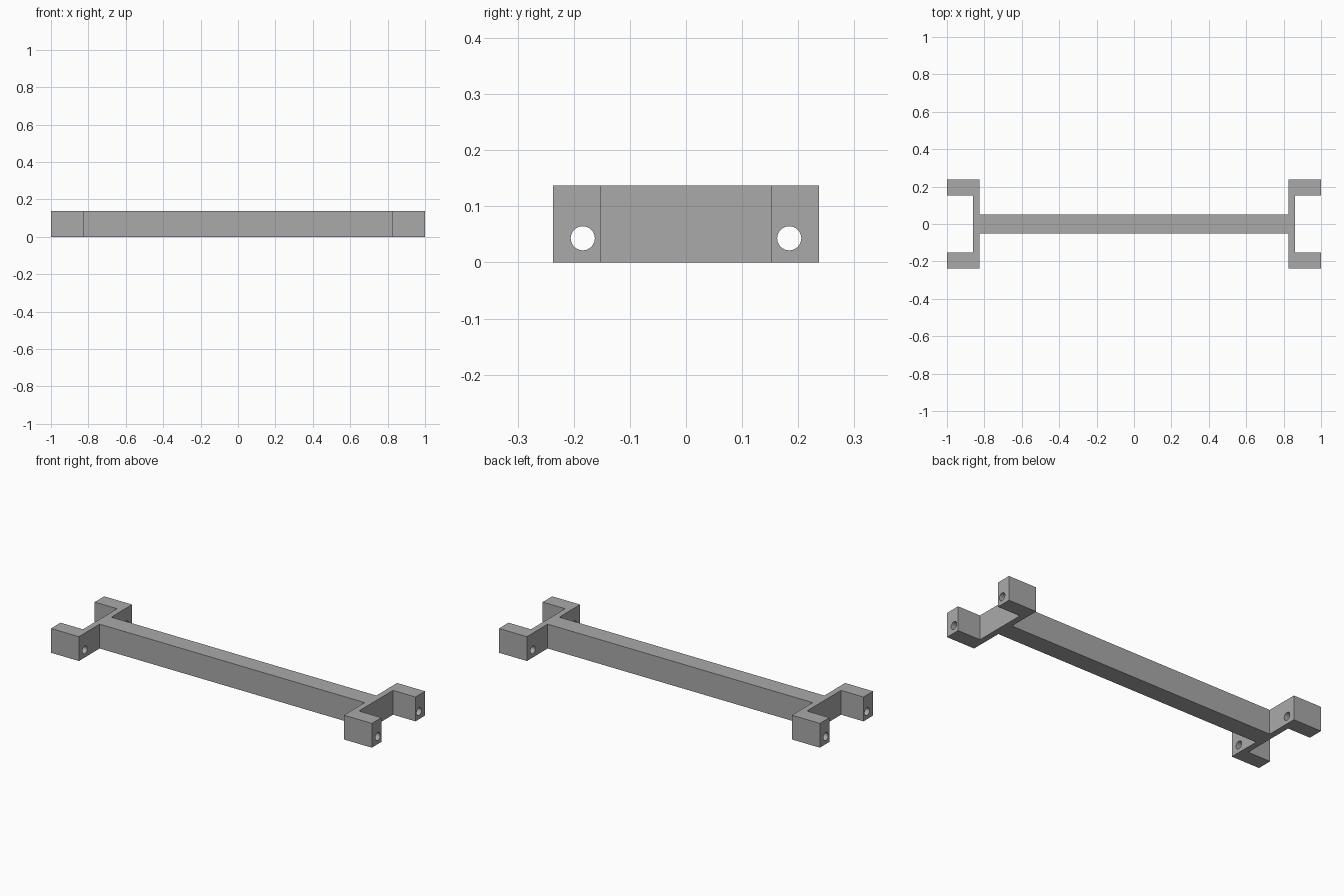
import bpy, bmesh, math

HEIGHT = 0.137
HOLE_Y, HOLE_Z, HOLE_R = 0.184, 0.043, 0.0215

if "Cube" in bpy.data.objects:
    bpy.data.objects.remove(bpy.data.objects["Cube"], do_unlink=True)

grey = bpy.data.materials.new("plain grey")
grey.use_nodes = True
grey.diffuse_color = (0.4, 0.4, 0.4, 1)
grey.node_tree.nodes["Principled BSDF"].inputs["Base Color"].default_value = (0.4, 0.4, 0.4, 1)

# Quarter outline from the web of the bar, round a clamp block, to the end plate
quarter = [(0.826, 0.052), (0.826, 0.237), (1.0, 0.237), (1.0, 0.152), (0.86, 0.152)]
half = quarter + [(x, -y) for x, y in reversed(quarter)]
outline = half + [(-x, y) for x, y in reversed(half)]

# Bar with a forked bracket at each end, extruded as one solid
bm = bmesh.new()
base = bm.faces.new([bm.verts.new((x, y, 0)) for x, y in outline])
top = bmesh.ops.extrude_face_region(bm, geom=[base])["geom"]
bmesh.ops.translate(bm, vec=(0, 0, HEIGHT),
                    verts=[v for v in top if isinstance(v, bmesh.types.BMVert)])
bmesh.ops.recalc_face_normals(bm, faces=bm.faces)
mesh = bpy.data.meshes.new("forked_bar")
bm.to_mesh(mesh)
bm.free()
mesh.materials.append(grey)
bar = bpy.data.objects.new("forked_bar", mesh)
bpy.context.collection.objects.link(bar)

# Screw holes running lengthwise through all four blocks
for name, sx, sy in (("front_left", 1, -1), ("front_right", -1, -1),
                     ("back_left", 1, 1), ("back_right", -1, 1)):
    bpy.ops.mesh.primitive_cylinder_add(vertices=32, radius=HOLE_R, depth=0.3,
                                        location=(sx * 0.913, sy * HOLE_Y, HOLE_Z),
                                        rotation=(0, math.pi / 2, 0))
    cutter = bpy.context.object
    cutter.name = name + "_hole_cutter"
    cutter.data.materials.append(grey)
    cut = bar.modifiers.new(name + "_hole", "BOOLEAN")
    cut.operation = "DIFFERENCE"
    cut.solver = "EXACT"
    cut.object = cutter
    bpy.context.view_layer.objects.active = bar
    bpy.ops.object.modifier_apply(modifier=cut.name)
    bpy.data.objects.remove(cutter, do_unlink=True)

# Smooth hole walls, sharp edges elsewhere
bpy.ops.object.select_all(action="DESELECT")
bar.select_set(True)
bpy.context.view_layer.objects.active = bar
bpy.ops.object.shade_smooth_by_angle(angle=math.radians(30))
